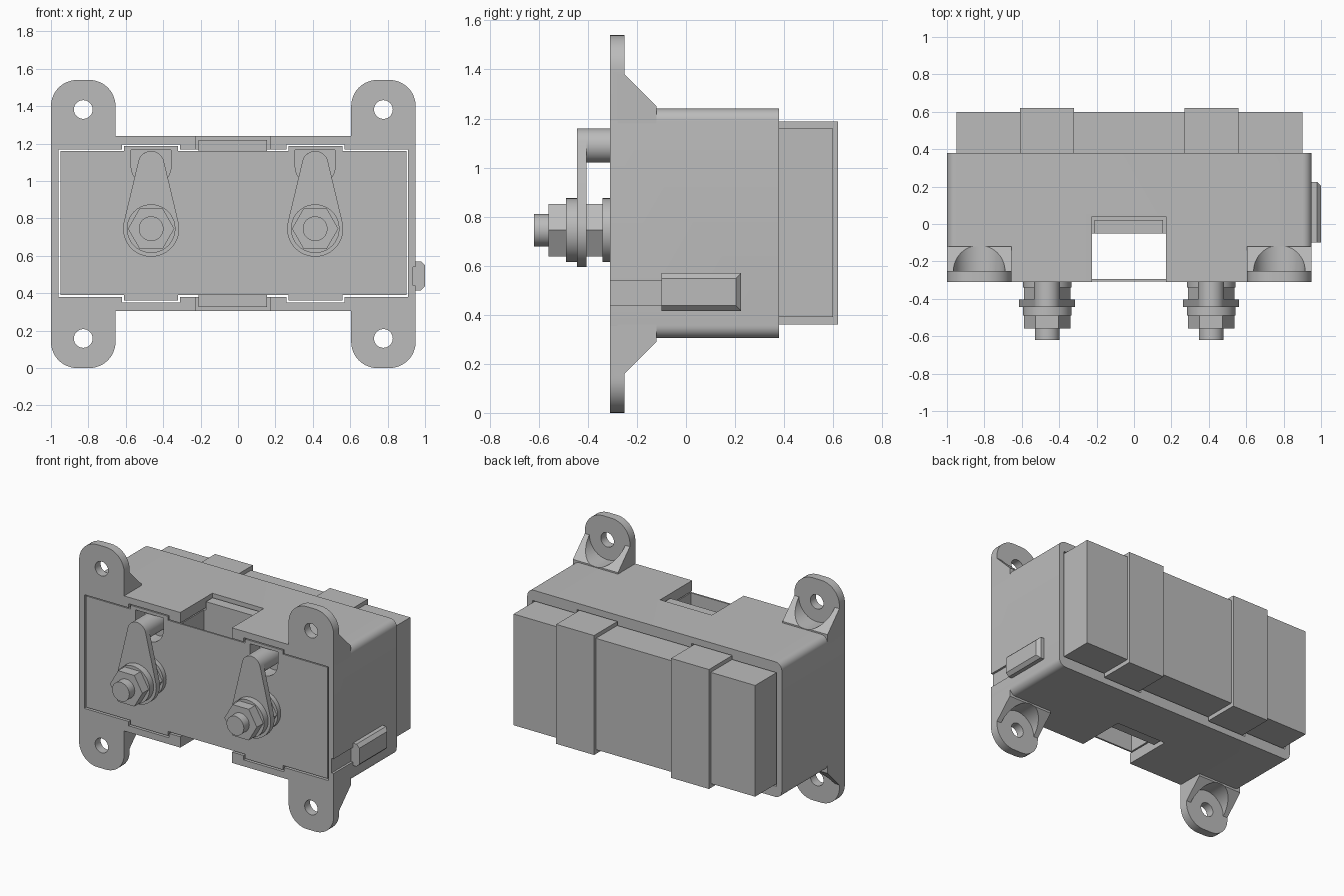
import bpy, bmesh, math
from mathutils import Matrix, Vector

if "Cube" in bpy.data.objects:
    bpy.data.objects.remove(bpy.data.objects["Cube"])

GREY = (0.5, 0.5, 0.5, 1)
grey = bpy.data.materials.new("plain grey")
grey.use_nodes = True
grey.diffuse_color = GREY
grey.node_tree.nodes["Principled BSDF"].inputs["Base Color"].default_value = GREY

MID_X, MID_Z = -0.025, 0.77
FRONT = -0.31


def finish(name, bm):
    bmesh.ops.recalc_face_normals(bm, faces=bm.faces)
    mesh = bpy.data.meshes.new(name)
    bm.to_mesh(mesh)
    bm.free()
    mesh.materials.append(grey)
    ob = bpy.data.objects.new(name, mesh)
    bpy.context.collection.objects.link(ob)
    return ob


def prism(name, outline, lo, hi, axis="y"):
    """Extrude an (x, z) outline along y, or a (y, z) outline along x."""
    bm = bmesh.new()
    place = (lambda a, b: (a, lo, b)) if axis == "y" else (lambda a, b: (lo, a, b))
    face = bm.faces.new([bm.verts.new(place(a, b)) for a, b in outline])
    ext = bmesh.ops.extrude_face_region(bm, geom=[face])
    move = Vector((0, hi - lo, 0)) if axis == "y" else Vector((hi - lo, 0, 0))
    bmesh.ops.translate(bm, vec=move, verts=[g for g in ext["geom"] if isinstance(g, bmesh.types.BMVert)])
    return finish(name, bm)


def box(name, x0, x1, y0, y1, z0, z1):
    return prism(name, [(x0, z0), (x1, z0), (x1, z1), (x0, z1)], y0, y1)


def arc(cx, cz, r, a0, a1, n=10):
    angles = [math.radians(a0 + (a1 - a0) * i / n) for i in range(n + 1)]
    return [(cx + r * math.cos(a), cz + r * math.sin(a)) for a in angles]


def disc(name, x, z, r, y0, y1, sides=40):
    return prism(name, arc(x, z, r, 0, 360, sides)[:-1], y0, y1)


def combine(target, other, how):
    mod = target.modifiers.new(how, "BOOLEAN")
    mod.operation, mod.object, mod.solver = how, other, "EXACT"
    bpy.context.view_layer.objects.active = target
    bpy.ops.object.modifier_apply(modifier=mod.name)
    bpy.data.objects.remove(other)


def cut(target, other):
    combine(target, other, "DIFFERENCE")


def smooth(ob):
    bpy.ops.object.select_all(action="DESELECT")
    ob.select_set(True)
    bpy.context.view_layer.objects.active = ob
    bpy.ops.object.shade_smooth_by_angle(angle=math.radians(30))


def flip_z(ob):
    """Mirror a part to the lower half."""
    ob.data.transform(Matrix.Translation((0, 0, 2 * MID_Z)) @ Matrix.Diagonal((1, 1, -1, 1)))
    ob.data.flip_normals()


# Sleeve with long edges rounded
R = 0.05
outline = []
for cx, cz, a in ((0.95 - R, 1.24 - R, 0), (-1 + R, 1.24 - R, 90),
                  (-1 + R, 0.305 + R, 180), (0.95 - R, 0.305 + R, 270)):
    outline += arc(cx, cz, R, a, a + 90, 8)
sleeve = prism("sleeve", outline, FRONT, 0.38)
cut(sleeve, box("opening", -0.96, 0.91, -1, 1, 0.38, 1.167))
for x in (-0.465, 0.415):
    cut(sleeve, box("channel", x - 0.155, x + 0.155, -1, 1, 0.35, 1.195))
cut(sleeve, box("notch", -0.225, 0.17, -1, 0.04, 0, 2))
cut(sleeve, box("latch_groove", 0.935, 1.1, -1, -0.10, 0.44, 0.54))
smooth(sleeve)

# Inner case with two raised bands, running through the sleeve
case = box("inner_case", -0.95, 0.90, FRONT + 0.003, 0.60, 0.39, 1.16)
for x in (-0.465, 0.415):
    combine(case, box("band", x - 0.145, x + 0.145, FRONT + 0.003, 0.62, 0.36, 1.187), "UNION")
cut(case, box("slot", -0.225, 0.17, -0.295, -0.05, 0, 2))

# Ledges at the back of the notches
for z0, z1, side in ((1.155, 1.22, "top"), (0.325, 0.395, "bottom")):
    box(side + "_ledge", -0.21, 0.155, -0.05, 0.022, z0, z1)

# Mounting ears: rounded plate, sloped gusset with round pocket, screw hole
for x, side in ((-0.8275, "right"), (0.7775, "left")):
    for end in ("upper", "lower"):
        w, r, hz = 0.1725, 0.14, 1.382
        shape = [(x - w, 1.18), (x + w, 1.18)]
        shape += arc(x + w - r, 1.54 - r, r, 0, 90, 12) + arc(x - w + r, 1.54 - r, r, 90, 180, 12)
        ear = prism(f"{side}_{end}_mounting_ear", shape, FRONT, -0.25)
        gusset = prism("gusset", [(-0.28, 1.18), (-0.12, 1.18), (-0.12, 1.25), (-0.25, 1.38), (-0.28, 1.38)],
                       x - w, x + w, "x")
        cut(gusset, disc("pocket", x, hz, 0.138, -0.25, 0.2, 48))
        combine(ear, gusset, "UNION")
        cut(ear, disc("hole", x, hz, 0.05, -1, 1, 32))
        if end == "lower":
            flip_z(ear)
        smooth(ear)

# Terminals: link arm, peg, washers, nuts and stud
for x, side in ((-0.4645, "right"), (0.4125, "left")):
    z, top = 0.745, 1.09
    recess = arc(x, top - 0.01, 0.107, 180, 360, 20) + [(x + 0.107, 1.165), (x - 0.107, 1.165)]
    cut(case, prism("recess", recess, -1, -0.20))
    tilt = math.degrees(math.asin((0.15 - 0.07) / (top - z)))
    arm = prism(side + "_link_arm",
                arc(x, top, 0.07, tilt, 180 - tilt, 18) + arc(x, z, 0.15, 180 - tilt, 360 + tilt, 30),
                -0.445, -0.405)
    parts = [arm,
             disc(side + "_peg", x, top, 0.07, -0.41, -0.195),
             disc(side + "_stud", x, z, 0.066, -0.62, -0.30),
             disc(side + "_outer_washer", x, z, 0.13, -0.49, -0.444),
             disc(side + "_inner_washer", x, z, 0.13, -0.34, -0.306)]
    for name, y0, y1 in (("outer", -0.56, -0.489), ("inner", -0.406, -0.339)):
        disc(f"{side}_{name}_nut", x, z, 0.124, y0, y1, 6)
    for part in parts:
        smooth(part)

# Latch on the left wall, chamfered on all but its front end
latch = box("side_latch", 0.94, 1.0, -0.10, 0.225, 0.415, 0.57)
bm = bmesh.new()
bm.from_mesh(latch.data)
edges = [e for e in bm.edges if all(v.co.x > 0.99 for v in e.verts)
         and any(v.co.y > 0 for v in e.verts)]
bmesh.ops.bevel(bm, geom=edges, offset=0.022, segments=1, affect="EDGES")
bm.to_mesh(latch.data)
bm.free()
